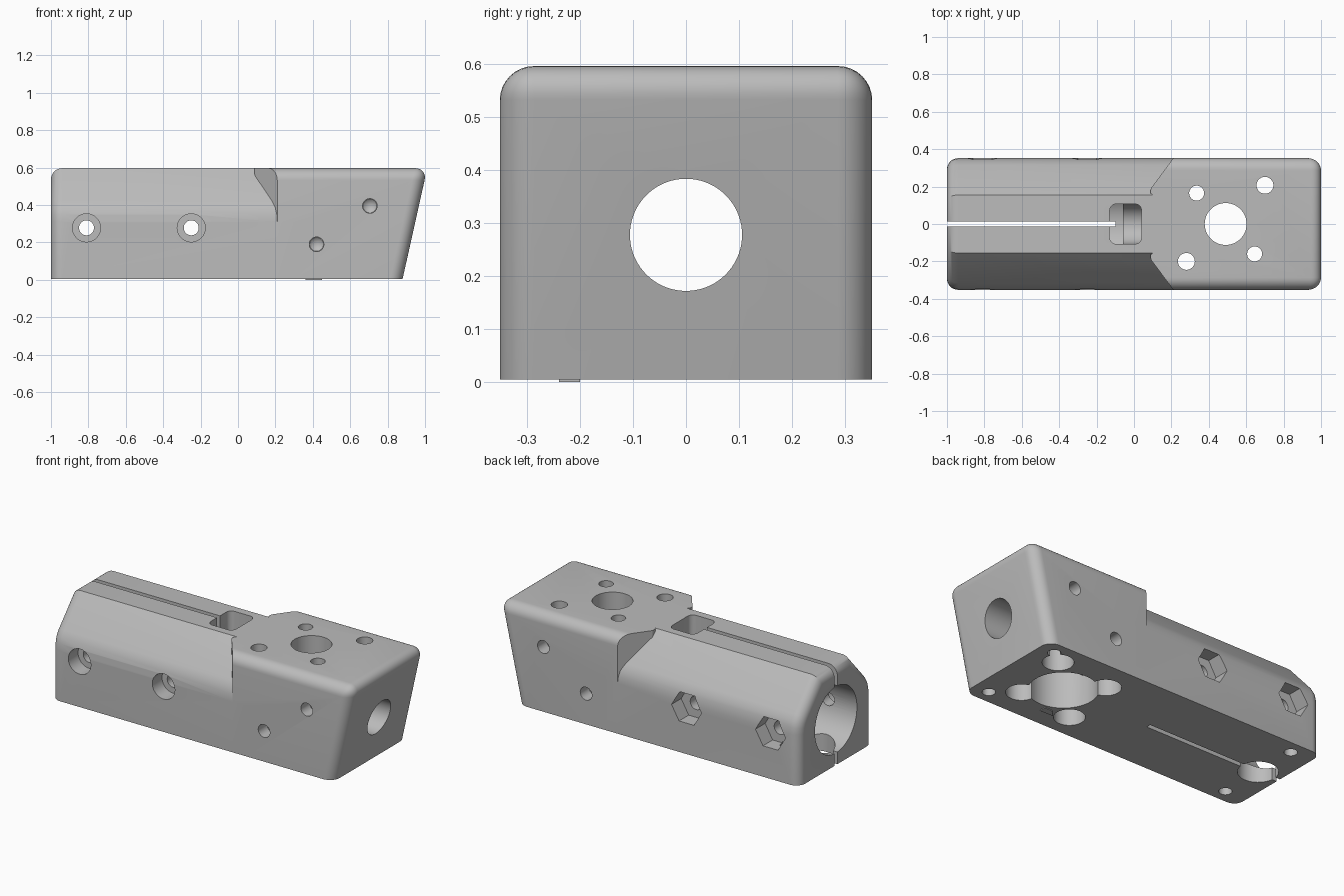
import bpy, bmesh, math
from mathutils import Vector

if "Cube" in bpy.data.objects:
    bpy.data.objects.remove(bpy.data.objects["Cube"])

grey = bpy.data.materials.new("light grey plastic")
grey.use_nodes = True
COLOUR = (0.5, 0.5, 0.5, 1)
grey.diffuse_color = COLOUR
grey.node_tree.nodes["Principled BSDF"].inputs["Base Color"].default_value = COLOUR

BASE, TOP, HALF = 0.005, 0.597, 0.352
BORE_Z = 0.278


def make(name, bm):
    bmesh.ops.recalc_face_normals(bm, faces=bm.faces)
    mesh = bpy.data.meshes.new(name)
    bm.to_mesh(mesh)
    bm.free()
    mesh.materials.append(grey)
    obj = bpy.data.objects.new(name, mesh)
    bpy.context.collection.objects.link(obj)
    return obj


def prism(points, shift):
    bm = bmesh.new()
    face = bm.faces.new([bm.verts.new(p) for p in points])
    new = bmesh.ops.extrude_face_region(bm, geom=[face])["geom"]
    bmesh.ops.translate(bm, vec=shift, verts=[v for v in new if isinstance(v, bmesh.types.BMVert)])
    return bm


def round_edges(bm, test, radius):
    edges = [e for e in bm.edges if test(*[v.co for v in e.verts])]
    bmesh.ops.bevel(bm, geom=edges, offset=radius, segments=8, profile=0.5, affect='EDGES')


def combine(body, tool, operation='DIFFERENCE'):
    mod = body.modifiers.new("shape", 'BOOLEAN')
    mod.operation, mod.solver, mod.object = operation, 'EXACT', tool
    tool.hide_render = True
    bpy.context.view_layer.objects.active = body
    bpy.ops.object.modifier_apply(modifier=mod.name)
    bpy.data.objects.remove(tool)


def drill(start, end, r1, r2=None, sides=48):
    a, b = Vector(start), Vector(end)
    bm = bmesh.new()
    bmesh.ops.create_cone(bm, cap_ends=True, segments=sides, radius1=r1,
                          radius2=r1 if r2 is None else r2, depth=(b - a).length)
    bm.transform((b - a).to_track_quat('Z', 'Y').to_matrix().to_4x4())
    bmesh.ops.translate(bm, vec=(a + b) / 2, verts=bm.verts)
    combine(body, make("drill", bm))


def box_cut(x0, x1, y0, y1, z0, z1, radius=0):
    bm = prism([(x0, y0, z0), (x1, y0, z0), (x1, y1, z0), (x0, y1, z0)], (0, 0, z1 - z0))
    if radius:
        round_edges(bm, lambda p, q: abs(p.z - q.z) > 0.01, radius)
    combine(body, make("box_cut", bm))


def mirrored(side):
    return side + [(x, -y) for x, y in reversed(side)]


# Rear barrel with sloped shoulders and a rounded end
side = [(HALF, BASE), (HALF, 0.31), (0.348, 0.35), (0.338, 0.385), (0.315, 0.42), (0.155, TOP)]
section = [(y, z) for y, z in side] + [(-y, z) for y, z in reversed(side)]
bm = prism([(-1, y, z) for y, z in section], (1.3, 0, 0))
round_edges(bm, lambda p, q: max(p.x, q.x) < -0.99 and max(p.z, q.z) > 0.1, 0.06)
body = make("clamp_body", bm)

# Head block with a leaning nose and slanted shoulders
plan = mirrored([(0.13, 0.15), (0.105, 0.152), (0.088, 0.165), (0.09, 0.19), (0.21, HALF), (0.88, HALF)])
bm = prism([(x, y, BASE) for x, y in plan], (0, 0, TOP - BASE))
for v in bm.verts:
    if v.co.x > 0.8 and v.co.z > 0.5:
        v.co.x = 1.012


def head_edge(p, q):
    nose = min(p.x, q.x) > 0.8 and max(p.z, q.z) > 0.5
    rail = min(p.z, q.z) > 0.5 and min(abs(p.y), abs(q.y)) > 0.34
    return nose or rail


round_edges(bm, head_edge, 0.065)
combine(body, make("head", bm), 'UNION')

# Long bores, clamp slot and top window
drill((-1.2, 0, BORE_Z), (-0.06, 0, BORE_Z), 0.2, sides=72)
drill((-0.2, 0, BORE_Z), (1.2, 0, BORE_Z), 0.106, sides=72)
box_cut(-1.2, -0.1, -0.014, 0.014, -0.1, 0.8)
box_cut(-0.13, 0.04, -0.107, 0.107, BORE_Z, 0.8, 0.035)
drill((-0.86, 0, -0.1), (-0.86, 0, BORE_Z), 0.11)

# Clamp screws: round recess in front, hexagonal nut recess behind
for x in (-0.81, -0.25):
    drill((x, -0.5, BORE_Z), (x, 0.5, BORE_Z), 0.04)
    drill((x, -0.5, BORE_Z), (x, -0.26, BORE_Z), 0.075)
    bm = prism([(x + 0.1 * math.cos(i * math.pi / 3), 0.26, BORE_Z + 0.1 * math.sin(i * math.pi / 3))
                for i in range(6)], (0, 0.2, 0))
    combine(body, make("nut_recess", bm))

# Pocket below the head, its lobes and the holes in the head's top
drill((0.49, 0, -0.1), (0.49, 0, 0.42), 0.19, sides=64)
drill((0.49, 0, 0.3), (0.49, 0, 0.8), 0.112, sides=64)
for x, y, r in ((0.335, 0.165, 0.04), (0.7, 0.207, 0.045), (0.645, -0.16, 0.04), (0.28, -0.2, 0.045)):
    drill((x, y, -0.1), (x, y, 0.8), r)
    drill((x, y, -0.1), (x, y, 0.3), 0.085)

# Cone-tipped side screw holes and blind holes underneath
for s in (-1, 1):
    for x, z in ((0.42, 0.19), (0.705, 0.395)):
        drill((x, s * 0.5, z), (x, s * 0.27, z), 0.039, sides=32)
        drill((x, s * 0.272, z), (x, s * 0.235, z), 0.039, 0.0, sides=32)
    for x in (-0.86, 0.78):
        drill((x, s * 0.27, -0.1), (x, s * 0.27, 0.2), 0.036, sides=32)

# Thin burr under the head
bm = prism([(0.36, -0.24, 0), (0.45, -0.24, 0), (0.45, -0.2, 0), (0.4, -0.2, 0)], (0, 0, BASE + 0.002))
make("base_burr", bm)

bpy.ops.object.select_all(action='DESELECT')
body.select_set(True)
bpy.context.view_layer.objects.active = body
bpy.ops.object.shade_smooth_by_angle(angle=math.radians(30))
